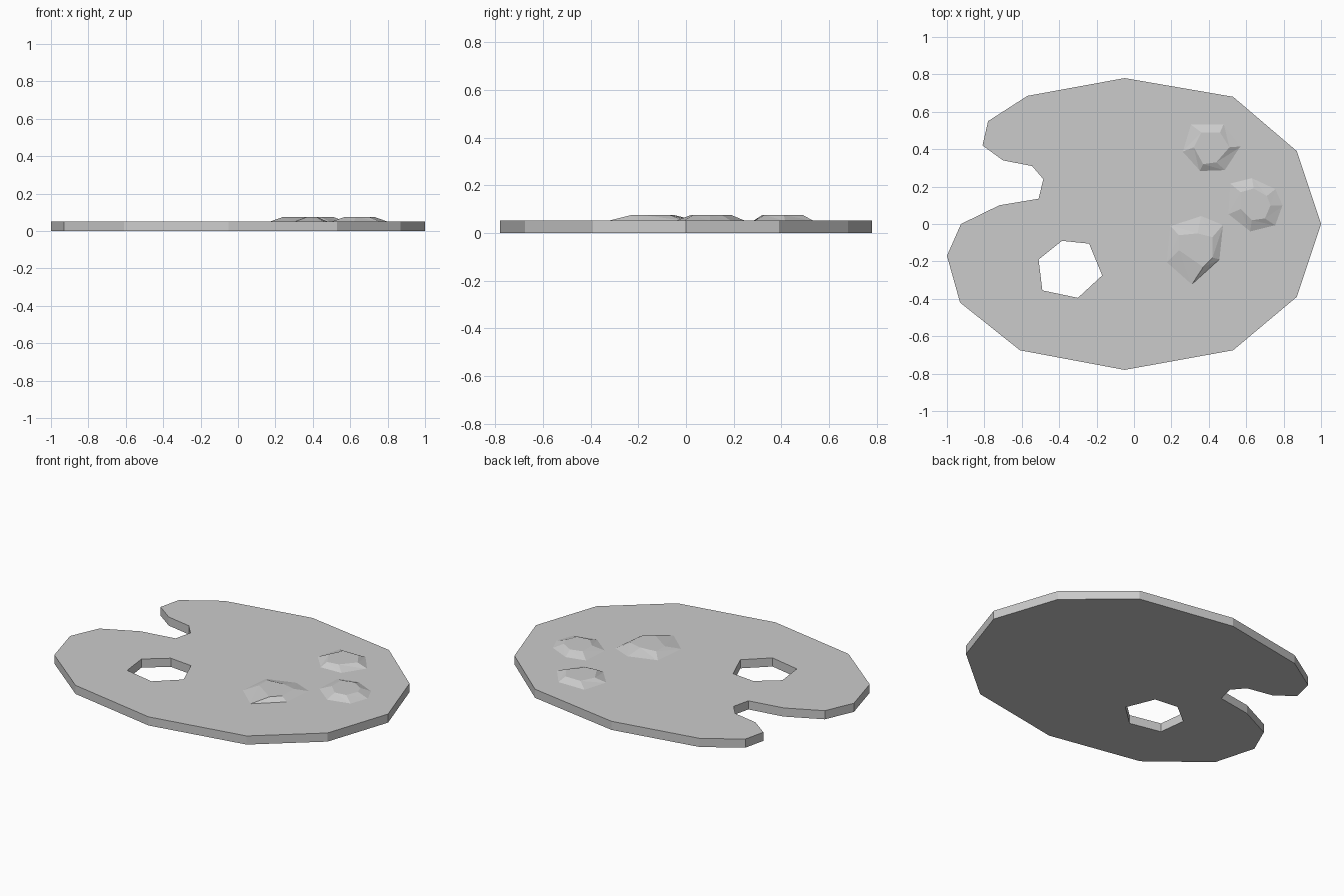
import bpy
import bmesh

cube = bpy.data.objects.get("Cube")
if cube:
    bpy.data.objects.remove(cube, do_unlink=True)

THICK = 0.052  # board thickness
CROWN = 0.075  # top of the paint dabs

grey = bpy.data.materials.new("plain grey")
grey.use_nodes = True
COLOUR = (0.6, 0.6, 0.6, 1)
grey.diffuse_color = COLOUR
grey.node_tree.nodes["Principled BSDF"].inputs["Base Color"].default_value = COLOUR


def finish(bm, name):
    bmesh.ops.recalc_face_normals(bm, faces=bm.faces)
    mesh = bpy.data.meshes.new(name)
    bm.to_mesh(mesh)
    bm.free()
    mesh.materials.append(grey)
    obj = bpy.data.objects.new(name, mesh)
    bpy.context.collection.objects.link(obj)
    return obj


def ring(bm, points, z):
    return [bm.verts.new((x, y, z)) for x, y in points]


def slab(name, loops, height):
    """Fill nested outlines and extrude them upward."""
    bm = bmesh.new()
    edges = []
    for points in loops:
        vs = ring(bm, points, 0)
        edges += [bm.edges.new((vs[i - 1], vs[i])) for i in range(len(vs))]
    bmesh.ops.triangle_fill(bm, edges=edges, use_beauty=True)
    out = bmesh.ops.extrude_face_region(bm, geom=bm.faces[:], use_keep_orig=True)
    top = [g for g in out["geom"] if isinstance(g, bmesh.types.BMVert)]
    bmesh.ops.translate(bm, verts=top, vec=(0, 0, height))
    return finish(bm, name)


def dab(name, base, crown):
    """Faceted blob: sloping sides up to a smaller flat crown."""
    bm = bmesh.new()
    low, high = ring(bm, base, THICK - 0.002), ring(bm, crown, CROWN)
    for i in range(len(low)):
        bm.faces.new((low[i - 1], low[i], high[i]))
        bm.faces.new((low[i - 1], high[i], high[i - 1]))
    bm.faces.new(high)
    return finish(bm, name)


# Board with thumb hole and notch
outline = [(1, 0), (.87, .39), (.53, .68), (-.05, .78), (-.57, .685), (-.78, .55),
           (-.81, .42), (-.7, .34), (-.545, .31), (-.485, .24), (-.51, .135),
           (-.72, .1), (-.925, 0), (-1, -.17), (-.93, -.42), (-.61, -.675),
           (-.05, -.78), (.53, -.675), (.87, -.39)]
thumb_hole = [(-.385, -.09), (-.24, -.105), (-.17, -.275), (-.3, -.395),
              (-.49, -.355), (-.51, -.19)]
slab("palette_board", [outline, thumb_hole], THICK)

# Paint dabs
dab("paint_dab_back",
    [(.3, .535), (.48, .535), (.575, .415), (.49, .285), (.35, .28), (.255, .385)],
    [(.36, .49), (.46, .49), (.51, .41), (.44, .33), (.37, .32), (.32, .41)])
dab("paint_dab_side",
    [(.51, .22), (.63, .25), (.76, .19), (.8, .1), (.76, -.01), (.62, -.045), (.5, .05)],
    [(.57, .17), (.64, .19), (.71, .15), (.73, .1), (.7, .03), (.63, .02), (.57, .08)])
dab("paint_dab_front",
    [(.19, -.005), (.36, .05), (.48, 0), (.46, -.19), (.305, -.33), (.17, -.21)],
    [(.24, -.06), (.34, -.05), (.42, -.07), (.42, -.18), (.37, -.23), (.24, -.14)])
